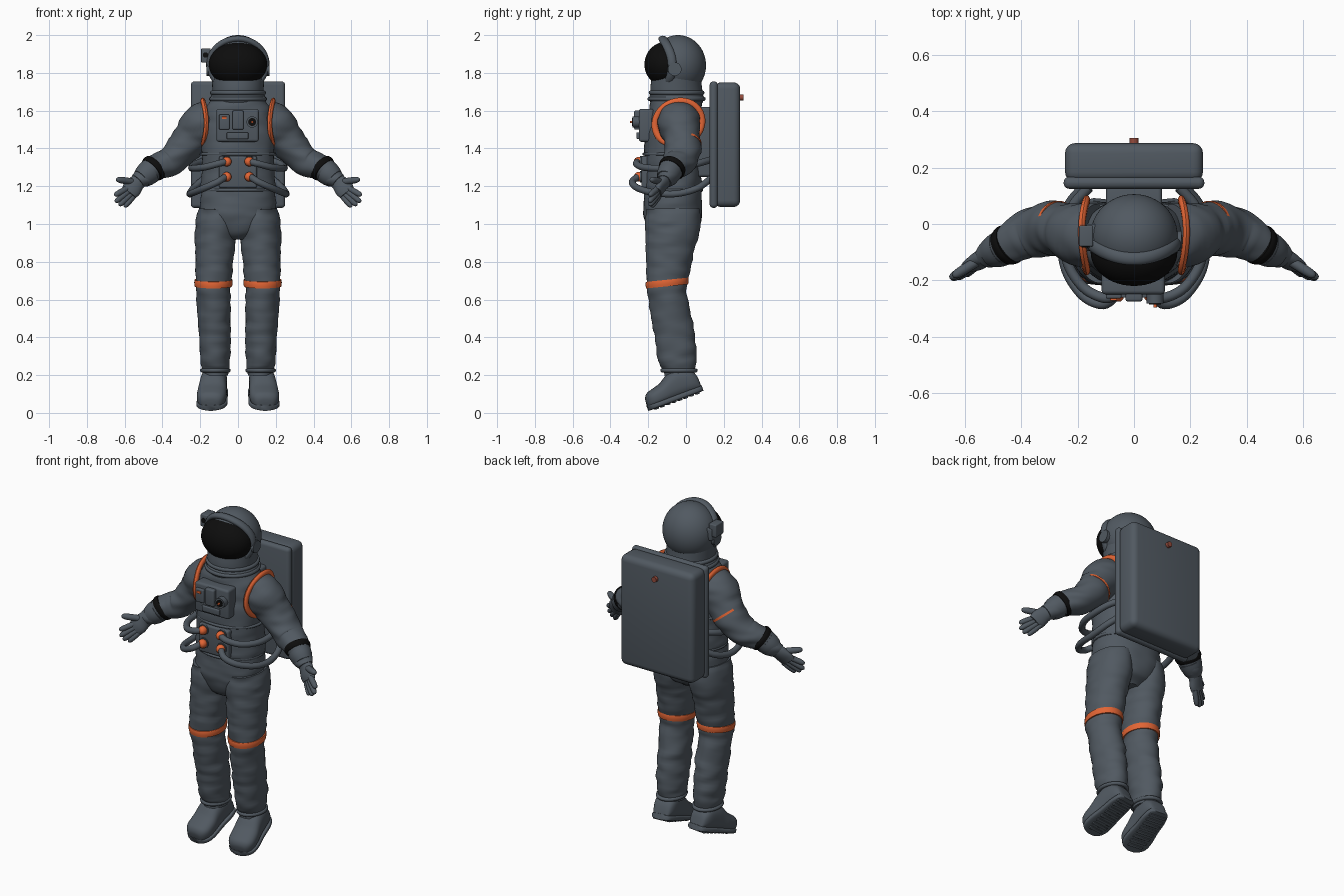
import bpy, bmesh, math
from mathutils import Vector, Matrix, noise

if "Cube" in bpy.data.objects:
    bpy.data.objects.remove(bpy.data.objects["Cube"])

def material(name, rgb):
    m = bpy.data.materials.new(name)
    m.diffuse_color = (*rgb, 1)
    m.use_nodes = True
    m.node_tree.nodes["Principled BSDF"].inputs["Base Color"].default_value = m.diffuse_color
    return m

GREY = material("slate_grey", (0.082, 0.1, 0.12))
ORANGE = material("orange", (0.76, 0.13, 0.035))
BLACK = material("black", (0.004, 0.004, 0.004))
RUST = material("rust", (0.3, 0.07, 0.045))

def finish(name, bm, mat, mirror=False, angle=40):
    bmesh.ops.recalc_face_normals(bm, faces=bm.faces)
    me = bpy.data.meshes.new(name)
    bm.to_mesh(me)
    bm.free()
    me.materials.append(mat)
    me.shade_smooth()
    me.set_sharp_from_angle(angle=math.radians(angle))
    ob = bpy.data.objects.new(name, me)
    bpy.context.collection.objects.link(ob)
    if mirror:
        ob.modifiers.new("mirror", 'MIRROR').use_mirror_merge = False
    return ob

def smooth_rows(rows, k):
    """Catmull-Rom interpolation of (x, y, z, a, b) rows."""
    out, n = [], len(rows)
    for i in range(n - 1):
        p0, p1, p2, p3 = (rows[max(0, min(n - 1, i + j))] for j in (-1, 0, 1, 2))
        for s in range(k):
            t = s / k
            out.append([0.5 * (2*b + (c - a)*t + (2*a - 5*b + 4*c - d)*t*t + (3*b - a - 3*c + d)*t**3)
                        for a, b, c, d in zip(p0, p1, p2, p3)])
    return out + [list(rows[-1])]

def loft(name, mat, rows, ref=(0, 1, 0), k=6, seg=40, power=2, closed=False, axis=None,
         fold=0, mirror=False):
    """Skin of (super)elliptic sections along a path, with optional cloth folds."""
    rows = rows if closed else smooth_rows(rows, k)
    bm, rings, n = bmesh.new(), [], len(rows)
    for i, (x, y, z, a, b) in enumerate(rows):
        nxt = rows[(i + 1) % n] if closed else rows[min(i + 1, n - 1)]
        prv = rows[i - 1] if closed else rows[max(i - 1, 0)]
        t = Vector(axis) if axis else Vector(nxt[:3]) - Vector(prv[:3])
        t.normalize()
        u = Vector(ref).cross(t).normalized()
        v = t.cross(u)
        ring = []
        for j in range(seg):
            c, s = math.cos(2*math.pi*j/seg), math.sin(2*math.pi*j/seg)
            d = u*math.copysign(abs(c)**(2/power), c)*a + v*math.copysign(abs(s)**(2/power), s)*b
            p = Vector((x, y, z)) + d
            if fold:
                p += d.normalized()*fold*noise.noise(Vector((p.x*9, p.y*9, p.z*26)))
            ring.append(bm.verts.new(p))
        rings.append(ring)
    for i in range(n if closed else n - 1):
        A, B = rings[i], rings[(i + 1) % n]
        for j in range(seg):
            bm.faces.new((A[j], A[(j+1) % seg], B[(j+1) % seg], B[j]))
    if not closed:
        bm.faces.new(rings[0])
        bm.faces.new(rings[-1])
    return finish(name, bm, mat, mirror)

def ring(name, mat, f, a, b, ref, seg=10, mirror=False, n=64):
    """Closed tube along the loop f(angle)."""
    return loft(name, mat, [(*f(2*math.pi*i/n), a, b) for i in range(n)], ref,
                seg=seg, closed=True, mirror=mirror)

def rod(name, mat, p, q, r, ref=(0, 0, 1), mirror=False):
    return loft(name, mat, [(*p, r, r), (*q, r, r)], ref, k=1, seg=24, mirror=mirror)

def box(name, mat, lo, hi, bevel=0.01, rot=None, mirror=False):
    bm = bmesh.new()
    size = [h - l for l, h in zip(lo, hi)]
    mid = Vector([(h + l)/2 for l, h in zip(lo, hi)])
    bmesh.ops.create_cube(bm, size=1, matrix=Matrix.Diagonal((*size, 1)))
    if bevel:
        bmesh.ops.bevel(bm, geom=bm.edges[:], offset=bevel, segments=4, profile=0.5, affect='EDGES')
    bm.transform(Matrix.Translation(mid) @ (rot or Matrix()))
    return finish(name, bm, mat, mirror)

def ball(name, mat, c, r, mirror=False):
    bm = bmesh.new()
    bmesh.ops.create_uvsphere(bm, u_segments=48, v_segments=32, radius=1,
                              matrix=Matrix.Translation(c) @ Matrix.Diagonal((*r, 1)))
    return finish(name, bm, mat, mirror)

# Torso jacket, hem and pelvis
loft("torso", GREY, [(0, -.07, 1.17, .195, .15), (0, -.07, 1.2, .198, .152), (0, -.07, 1.3, .19, .15),
     (0, -.07, 1.42, .192, .15), (0, -.06, 1.52, .188, .146), (0, -.055, 1.6, .175, .138),
     (0, -.05, 1.65, .145, .13), (0, -.05, 1.68, .13, .13)], power=2.3, fold=.006, seg=64)
loft("pelvis", GREY, [(0, -.075, .92, .06, .08), (0, -.075, .96, .13, .13), (0, -.07, 1.03, .19, .153),
     (0, -.07, 1.1, .2, .155), (0, -.07, 1.2, .19, .148)], power=2.2, fold=.006, seg=64)
for z in (1.18, 1.37):
    ring("jacket_seam", GREY, lambda t: (.195*math.cos(t), -.07 + .153*math.sin(t), z), .008, .008, (0, 0, 1))
box("belly_panel", GREY, (-.1, -.236, 1.19), (.1, -.19, 1.36), .012)

# Legs and knee bands
loft("leg", GREY, [(.11, -.07, 1.08, .1, .14), (.113, -.07, 1.0, .114, .148), (.12, -.083, .9, .107, .132),
     (.125, -.09, .8, .1, .122), (.13, -.1, .7, .095, .107), (.13, -.098, .62, .09, .102),
     (.125, -.075, .5, .088, .105), (.122, -.06, .4, .085, .106), (.12, -.045, .29, .08, .104),
     (.12, -.038, .245, .075, .092), (.12, -.036, .2, .066, .082)], fold=.009, mirror=True, seg=48)
loft("knee_band", ORANGE, [(.13, -.1, .705, .1, .113), (.13, -.1, .69, .102, .115), (.13, -.1, .67, .099, .112)],
     k=2, axis=(0, .1, -1), mirror=True)

# Boots, pointing down at the toe, with ribbed soles
d = Vector((.03, -.285, -.105)).normalized()
side = Vector((0, 0, 1)).cross(d).normalized()
up = d.cross(side)
heel = Vector((.115, .088, .112))
foot = []
for s, w, h in ((0, .03, .07), (.008, .05, .1), (.04, .064, .14), (.1, .07, .155), (.15, .073, .14),
                (.2, .078, .11), (.25, .077, .095), (.28, .065, .085), (.297, .045, .065), (.302, .02, .04)):
    c = heel + d*s + up*(.01 + h/2)
    foot.append((*c, w, h/2))
loft("boot", GREY, foot, ref=(0, 0, 1), axis=d, power=2.6, k=4, mirror=True)
loft("boot_sole", GREY, [(*(heel + d*s + up*.02), w, .016) for s, w in
     ((-.003, .035), (.01, .056), (.06, .07), (.14, .074), (.21, .082), (.26, .079), (.29, .06), (.304, .028))],
     ref=(0, 0, 1), axis=d, power=4, k=4, mirror=True)
turn = Matrix((side, d, up)).transposed().to_4x4()
for i in range(8):
    c = heel + d*(.03 + i*.033) + up*.005
    h = Vector((.052 if i != 7 else .045, .009, .007))
    box("sole_rib", GREY, c - h, c + h, .003, turn, True)
ring("boot_cuff", GREY, lambda t: (.12 + .07*math.cos(t), -.037 + .088*math.sin(t), .225), .011, .011,
     (0, 0, 1), mirror=True)

# Arms with bands
loft("arm", GREY, [(.14, -.04, 1.56, .1, .11), (.19, -.035, 1.525, .114, .112), (.24, -.022, 1.462, .102, .097),
     (.3, -.018, 1.39, .088, .095), (.365, -.032, 1.33, .078, .088), (.41, -.052, 1.31, .072, .077),
     (.45, -.075, 1.293, .066, .066), (.5, -.1, 1.25, .055, .054), (.53, -.115, 1.223, .042, .038)],
     fold=.008, mirror=True, seg=44)
loft("arm_stripe", ORANGE, [(.266, -.012, 1.428, .094, .094), (.274, -.012, 1.418, .093, .094)], k=1, mirror=True)
loft("wrist_band", BLACK, [(.437, -.068, 1.304, .071, .071), (.447, -.074, 1.295, .074, .074),
     (.459, -.081, 1.284, .069, .069)], k=3, mirror=True)
loft("glove_cuff", GREY, [(.468, -.085, 1.277, .066, .064), (.49, -.096, 1.258, .062, .06),
     (.51, -.106, 1.24, .053, .05)], k=3, mirror=True)
ring("shoulder_band", ORANGE, lambda t: (.186 - .018*math.cos(t)**2, -.04 + .124*math.cos(t) + .012*math.sin(t),
     1.535 + .116*math.sin(t)), .018, .013, (1, 0, 0), mirror=True)

# Gloves
loft("palm", GREY, [(.515, -.108, 1.236, .04, .036), (.54, -.122, 1.213, .045, .03),
     (.562, -.14, 1.185, .05, .025), (.578, -.15, 1.163, .044, .02)], mirror=True, seg=24)
for name, p, q, r in (("thumb", (.55, -.128, 1.222), (.642, -.185, 1.236), .018),
                      ("index_finger", (.58, -.146, 1.192), (.652, -.192, 1.152), .016),
                      ("middle_finger", (.576, -.148, 1.174), (.648, -.195, 1.118), .016),
                      ("ring_finger", (.567, -.147, 1.157), (.628, -.192, 1.1), .016),
                      ("little_finger", (.553, -.143, 1.146), (.6, -.182, 1.092), .015)):
    p, q = Vector(p), Vector(q)
    loft(name, GREY, [(*p.lerp(q, t), r*f, r*f) for t, f in ((-.1, .9), (.3, 1), (.75, .95), (.95, .7), (1.02, .25))],
         k=3, seg=14, mirror=True)

# Helmet, visor, rim, collar and ear caps
ball("helmet", GREY, (0, -.042, 1.84), (.155, .148, .16))
ball("visor", BLACK, (0, -.1, 1.845), (.154, .12, .121))
ring("visor_rim", GREY, lambda t: (.15*math.cos(t), -.118 + .045*math.cos(t)**2 - .005*math.sin(t),
     1.845 + .135*math.sin(t)), .017, .024, (0, 1, 0), seg=14)
loft("collar", GREY, [(0, -.05, 1.64, .142, .138), (0, -.05, 1.67, .146, .145), (0, -.05, 1.69, .136, .138),
     (0, -.052, 1.72, .136, .137), (0, -.05, 1.78, .14, .13)], k=4)
for z, r in ((1.662, .142), (1.695, .136)):
    ring("neck_ring", GREY, lambda t: (r*math.cos(t), -.05 + r*math.sin(t), z), .012, .012, (0, 0, 1))
rod("ear_cap", GREY, (.13, -.06, 1.82), (.168, -.06, 1.82), .036, mirror=True)
box("helmet_camera", GREY, (-.195, -.08, 1.855), (-.145, -.005, 1.93), .006)
box("camera_mount", GREY, (-.17, -.06, 1.83), (-.12, 0, 1.9), .006)
rod("camera_lens", BLACK, (-.172, -.07, 1.895), (-.172, -.084, 1.895), .014)

# Backpack
box("backpack", GREY, (-.245, .15, 1.09), (.245, .287, 1.75), .035)
box("backpack_front_shell", GREY, (-.25, .125, 1.085), (.25, .168, 1.755), .02)
box("backpack_mount", GREY, (-.1, .02, 1.25), (.1, .14, 1.62), .015)
rod("backpack_knob", RUST, (0, .28, 1.67), (0, .305, 1.67), .016)

# Chest control box
box("control_box", GREY, (-.115, -.25, 1.435), (.11, -.17, 1.61), .014)
box("control_block", GREY, (-.03, -.275, 1.5), (.03, -.24, 1.6), .008)
box("control_lower_plate", GREY, (-.06, -.262, 1.45), (.055, -.24, 1.485), .005)
box("control_side_panel", GREY, (-.1, -.265, 1.5), (-.045, -.24, 1.58), .006)
box("control_switch", ORANGE, (-.085, -.272, 1.555), (-.06, -.26, 1.568), .002)
rod("dial", GREY, (.075, -.24, 1.54), (.075, -.282, 1.54), .03)
rod("dial_face", BLACK, (.075, -.28, 1.54), (.075, -.286, 1.54), .021)
rod("dial_pin", ORANGE, (.075, -.28, 1.54), (.075, -.296, 1.54), .006)

# Hoses and their connectors
for z in (1.33, 1.25):
    rod("connector_base", GREY, (.06, -.2, z), (.06, -.243, z), .03, mirror=True)
    loft("hose_connector", ORANGE, [(.06, -.235, z, .024, .024), (.06, -.255, z, .025, .025),
         (.064, -.268, z, .018, .018), (.066, -.272, z, .006, .006)], ref=(0, 0, 1), k=3, seg=20, mirror=True)
for name, path in (("upper_hose", ((.065, -.255, 1.33), (.11, -.262, 1.318), (.18, -.225, 1.3), (.235, -.14, 1.295),
                                   (.245, -.03, 1.3), (.22, .06, 1.32), (.16, .13, 1.34))),
                   ("lower_hose", ((.065, -.255, 1.25), (.11, -.285, 1.222), (.18, -.255, 1.19), (.24, -.165, 1.165),
                                   (.255, -.05, 1.16), (.235, .06, 1.19), (.18, .13, 1.24)))):
    loft(name, GREY, [(*p, .018, .018) for p in path], ref=(0, 0, 1), seg=14, mirror=True)
